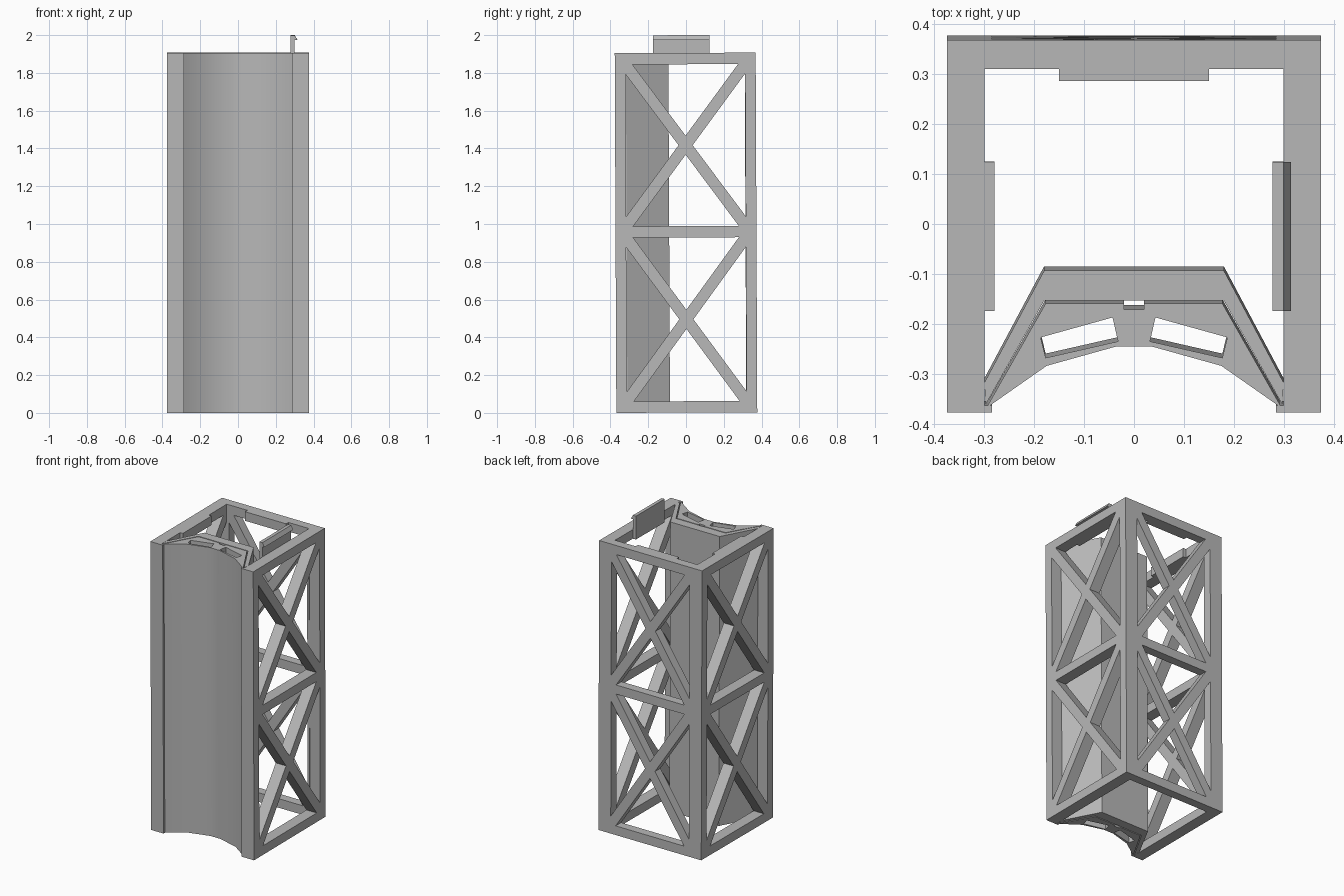
import bpy, bmesh
from math import hypot, radians
from mathutils import Matrix, Vector
from mathutils.geometry import tessellate_polygon

cube = bpy.data.objects.get("Cube")
if cube:
    bpy.data.objects.remove(cube, do_unlink=True)

# One plain grey material
grey = bpy.data.materials.new("light_grey")
grey.use_nodes = True
COLOUR = (0.48, 0.48, 0.48, 1)
grey.diffuse_color = COLOUR
grey.node_tree.nodes["Principled BSDF"].inputs["Base Color"].default_value = COLOUR

HEIGHT = 1.904      # frame height
HALF = 0.375        # frame half width
DEPTH = 0.373       # frame half depth
WALL = 0.3          # inner face of the side walls
BACK = 0.315        # inner face of the back wall
BAR = 0.06          # lattice bar width
# The whole body leans very slightly forward
LEAN = Matrix.Translation((0, 0.0043, 0.0017)) @ Matrix.Rotation(0.0045, 4, 'X')

# Ways of placing a (u, v) outline with depth w
ALONG_X = lambda u, v, w: (w, u, v)
ALONG_Y = lambda u, v, w: (u, w, v)
ALONG_Z = lambda u, v, w: (u, v, w)


def prism(name, loops, lo, hi, place):
    """Extrude an outline (first loop) with holes (other loops)."""
    bm = bmesh.new()
    flat = [p for loop in loops for p in loop]
    ends = [[bm.verts.new(place(*p, w)) for p in flat] for w in (lo, hi)]
    caps = tessellate_polygon([[Vector((*p, 0)) for p in loop] for loop in loops])
    for verts in ends:
        for tri in caps:
            bm.faces.new([verts[i] for i in tri])
    start = 0
    for loop in loops:
        n = len(loop)
        for i in range(n):
            a, b = start + i, start + (i + 1) % n
            bm.faces.new((ends[0][a], ends[0][b], ends[1][b], ends[1][a]))
        start += n
    bmesh.ops.recalc_face_normals(bm, faces=bm.faces)
    bm.transform(LEAN)
    mesh = bpy.data.meshes.new(name)
    bm.to_mesh(mesh)
    bm.free()
    mesh.materials.append(grey)
    obj = bpy.data.objects.new(name, mesh)
    bpy.context.collection.objects.link(obj)
    return obj


def rect(u0, u1, v0, v1):
    return [(u0, v0), (u1, v0), (u1, v1), (u0, v1)]


def mirrored(half):
    """Complete an outline given its +x half."""
    return half + [(-x, y) for x, y in reversed(half)]


def cross_windows(w, z0, z1):
    """Four triangular openings left around an X brace."""
    mid, h = (z0 + z1) / 2, (z1 - z0) / 2
    diag = hypot(w, h) * BAR / 2
    dv, du = diag / w, diag / h
    holes = []
    for s in (1, -1):
        holes.append([(-(w - du), mid + s * h), (w - du, mid + s * h), (0, mid + s * dv)])
        holes.append([(s * w, mid - h + dv), (s * w, mid + h - dv), (s * du, mid)])
    return holes


def lattice(name, outer, opening, lo, hi, place):
    """Two-storey wall panel with X braces."""
    middle = 0.957
    loops = [rect(-outer, outer, 0, HEIGHT)]
    loops += cross_windows(opening, BAR, middle - BAR / 2)
    loops += cross_windows(opening, middle + BAR / 2, HEIGHT - BAR)
    prism(name, loops, lo, hi, place)


# Lattice walls
lattice("left_wall", DEPTH, 0.317, WALL, HALF, ALONG_X)
lattice("right_wall", DEPTH, 0.317, -HALF, -WALL, ALONG_X)
lattice("back_wall", WALL, 0.285, BACK, DEPTH, ALONG_Y)

# Front lips on the side walls
for side, s in (("left", 1), ("right", -1)):
    prism(side + "_front_lip", [rect(s * 0.285, s * WALL, -DEPTH, -0.359)],
          0, HEIGHT, ALONG_Z)

# Trapezoid shell between the side walls
outside = [(0.3, -0.314), (0.18, -0.089)]
inside = [(0.18, -0.149), (0.297, -0.357)]
prism("shell", [outside + [(-x, y) for x, y in outside[::-1]]
                + [(-x, y) for x, y in inside[::-1]] + inside],
      0, HEIGHT, ALONG_Z)

# Concave front insert with two slots and a keyway
front = [(0.035, -0.241), (0.175, -0.28), (0.288, -0.359)]
rear = [(0.293, -0.359), (0.177, -0.155), (0.02, -0.155), (0.02, -0.167)]
slot = [(0.043, -0.183), (0.187, -0.223), (0.177, -0.264), (0.032, -0.231)]
insert = prism("front_insert",
               [mirrored(front + rear), slot, [(-x, y) for x, y in slot]],
               0, HEIGHT, ALONG_Z)
bpy.ops.object.select_all(action='DESELECT')
insert.select_set(True)
bpy.context.view_layer.objects.active = insert
bpy.ops.object.shade_smooth_by_angle(angle=radians(28))

# Tabs inside the top rim
RIM = HEIGHT - BAR
prism("back_tab", [rect(-0.15, 0.15, 0.291, BACK)], RIM, HEIGHT, ALONG_Z)
prism("right_tab", [rect(-WALL, -0.28, -0.17, 0.129)], RIM, HEIGHT, ALONG_Z)

# Snap hook rising from the left wall
hook = [(0.278, RIM), (WALL, RIM), (WALL, 1.972), (0.315, 1.972),
        (0.3, 1.998), (0.278, 1.998)]
prism("left_hook", [hook], -0.17, 0.129, ALONG_Y)
